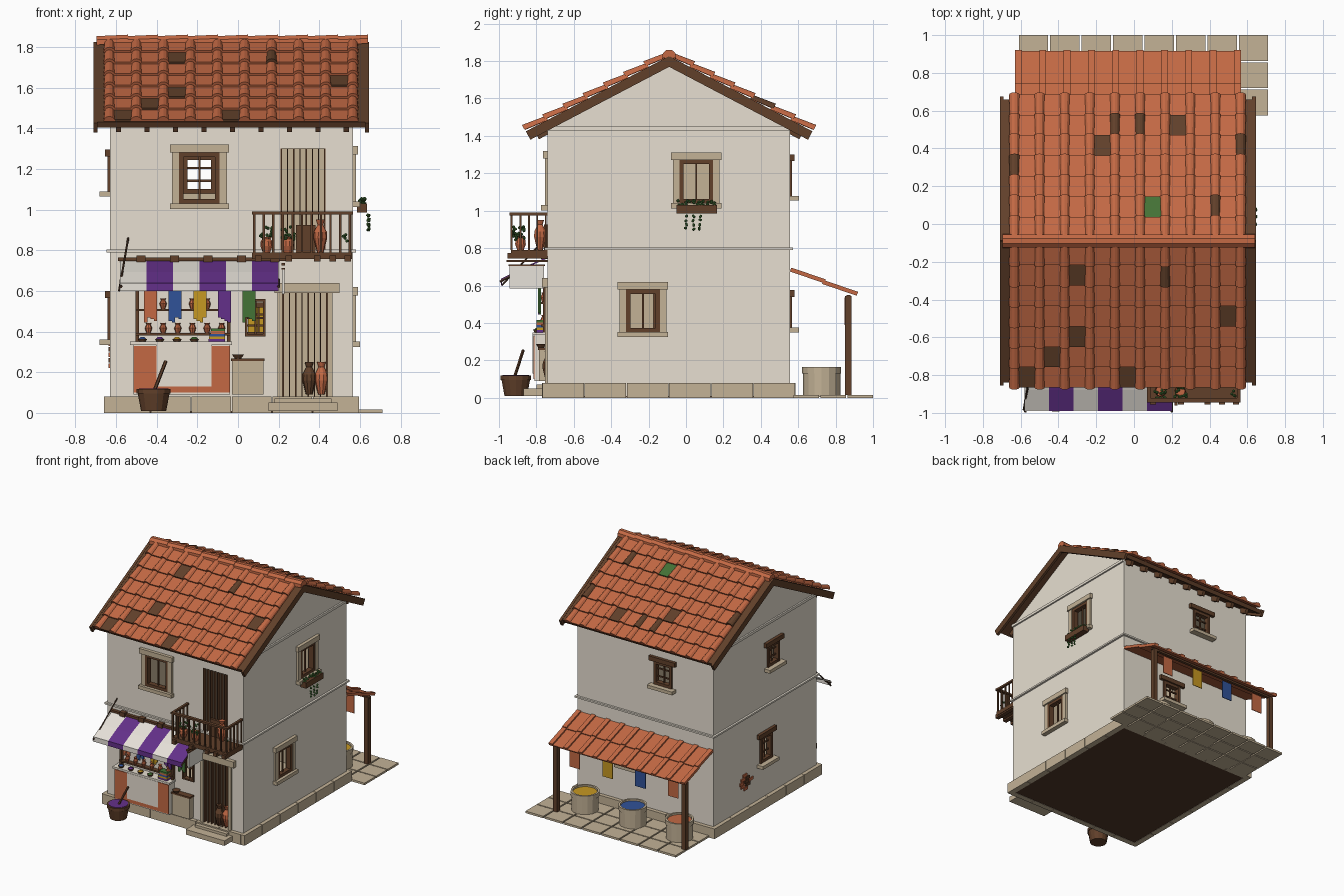
import bpy, bmesh, math, random
from mathutils import Vector, Matrix

if "Cube" in bpy.data.objects:
    bpy.data.objects.remove(bpy.data.objects["Cube"])

random.seed(4)
NAMES = ["plaster", "stone", "terracotta", "wood", "dark_brown", "purple", "white", "blue", "yellow", "green"]
SRGB = [(231, 223, 209), (195, 178, 150), (195, 105, 68), (97, 64, 42), (80, 55, 40),
        (100, 48, 138), (236, 231, 222), (48, 82, 152), (198, 152, 34), (68, 114, 54)]
PLASTER, STONE, TERRA, WOOD, DARK, PURPLE, WHITE, BLUE, YELLOW, GREEN = range(10)
MATS = []
for n, c in zip(NAMES, SRGB):
    m = bpy.data.materials.new(n)
    m.diffuse_color = (*[((v / 255 + 0.055) / 1.055) ** 2.4 for v in c], 1)
    m.use_nodes = True
    m.node_tree.nodes["Principled BSDF"].inputs["Base Color"].default_value = m.diffuse_color
    MATS.append(m)

X0, X1, Y0, Y1, YC = -0.63, 0.565, -0.74, 0.555, -0.09
WALLS = {"front": lambda u, d: (u, Y0 - d), "back": lambda u, d: (u, Y1 + d),
         "left": lambda u, d: (X0 - d, u), "right": lambda u, d: (X1 + d, u)}


class Part:
    """Collects simple solids into one named mesh."""
    def __init__(self, name):
        self.name, self.bm = name, bmesh.new()

    def hull(self, a, b, mat):
        # solid between two matching rings
        va = [self.bm.verts.new(p) for p in a]
        vb = [self.bm.verts.new(p) for p in b]
        n = len(va)
        fs = [self.bm.faces.new(va), self.bm.faces.new(vb[::-1])]
        fs += [self.bm.faces.new((va[i], vb[i], vb[(i + 1) % n], va[(i + 1) % n])) for i in range(n)]
        for f in fs:
            f.material_index = mat

    def box(self, x0, x1, y0, y1, z0, z1, mat):
        r = lambda z: [(x0, y0, z), (x1, y0, z), (x1, y1, z), (x0, y1, z)]
        self.hull(r(z0), r(z1), mat)

    def wbox(self, wall, u0, u1, d0, d1, z0, z1, mat):
        a, b = WALLS[wall](u0, d0), WALLS[wall](u1, d1)
        self.box(min(a[0], b[0]), max(a[0], b[0]), min(a[1], b[1]), max(a[1], b[1]), z0, z1, mat)

    def rod(self, p, q, r0, r1, mat, n=8):
        p, q = Vector(p), Vector(q)
        rot = Vector((0, 0, 1)).rotation_difference(q - p)
        ring = lambda c, r: [c + rot @ Vector((r * math.cos(k * math.tau / n), r * math.sin(k * math.tau / n), 0))
                             for k in range(n)]
        self.hull(ring(p, r0), ring(q, r1), mat)

    def lathe(self, x, y, z, prof, mat, n=10):
        for (r0, a), (r1, b) in zip(prof, prof[1:]):
            self.rod((x, y, z + a), (x, y, z + b), r0, r1, mat, n)

    def leaves(self, x, y, z, r, count, size=0.009):
        for _ in range(count):
            p = Vector((x, y, z)) + Vector([random.uniform(-r, r) for _ in range(3)])
            res = bmesh.ops.create_icosphere(self.bm, subdivisions=1, radius=size, matrix=Matrix.Translation(p))
            for f in {f for v in res["verts"] for f in v.link_faces}:
                f.material_index = GREEN

    def done(self):
        bmesh.ops.recalc_face_normals(self.bm, faces=self.bm.faces)
        me = bpy.data.meshes.new(self.name)
        self.bm.to_mesh(me)
        self.bm.free()
        for m in MATS:
            me.materials.append(m)
        ob = bpy.data.objects.new(self.name, me)
        bpy.context.collection.objects.link(ob)
        return ob


# windows: wall, centre, half width and height range of the opening, stone surround or not
WINDOWS = [("front", -0.19, 0.10, 1.03, 1.28, 1), ("right", 0.055, 0.09, 1.04, 1.272, 1),
           ("right", -0.23, 0.09, 0.352, 0.578, 1), ("front", 0.085, 0.05, 0.375, 0.56, 0),
           ("back", -0.19, 0.08, 1.08, 1.265, 0), ("back", 0.1, 0.08, 0.375, 0.54, 0),
           ("left", -0.19, 0.075, 1.09, 1.26, 0), ("left", -0.1, 0.075, 0.36, 0.565, 0)]
DOORS = [(0.21, 0.43, 0.79, 1.30), (0.22, 0.44, 0.08, 0.59)]

# hollow house body with gables, then cut openings
p = Part("house_walls")
prof = [(Y0, 0.01), (Y1, 0.01), (Y1, 1.442), (YC, 1.792), (Y0, 1.442)]
p.hull([(X0, y, z) for y, z in prof], [(X1, y, z) for y, z in prof], PLASTER)
house = p.done()
c1 = Part("room_cutter")
c1.box(X0 + .05, X1 - .05, Y0 + .05, Y1 - .05, 0.03, 1.40, STONE)
c2 = Part("opening_cutter")
for w, u, h, a, b, s in WINDOWS:
    c2.wbox(w, u - h, u + h, -0.08, 0.05, a, b, STONE)
for a, b, c, d in DOORS:
    c2.wbox("front", a, b, -0.03, 0.05, c, d, STONE)
for cutter in (c1.done(), c2.done()):
    mod = house.modifiers.new("cut", "BOOLEAN")
    mod.operation, mod.object, mod.solver = "DIFFERENCE", cutter, "EXACT"
    cutter.hide_render = True
    cutter.hide_set(True)

# window frames, bars, lintels and sills
p = Part("windows")
for w, u, h, a, b, stone in WINDOWS:
    t = 0.022 if h > 0.06 else 0.012
    for s in (-1, 1):
        e0, e1 = sorted((u + s * h, u + s * (h - t)))
        p.wbox(w, e0, e1, -0.03, 0.012, a, b, WOOD)
    p.wbox(w, u - h, u + h, -0.03, 0.011, a, a + t, WOOD)
    p.wbox(w, u - h, u + h, -0.03, 0.011, b - t, b, WOOD)
    p.wbox(w, u - .005, u + .005, -0.02, -0.008, a, b, WOOD)
    for k in (() if stone else (1, 2) if w != "front" else (1.5,)):
        zc = a + (b - a) * k / 3
        p.wbox(w, u - h, u + h, -0.02, -0.01, zc - .005, zc + .005, WOOD)
    if stone:
        for s in (-1, 1):
            e0, e1 = sorted((u + s * h, u + s * (h + .035)))
            p.wbox(w, e0, e1, -0.01, 0.015, a, b, STONE)
        p.wbox(w, u - h - .045, u + h + .045, -0.01, 0.025, b, b + .04, STONE)
        p.wbox(w, u - h - .045, u + h + .045, -0.01, 0.035, a - .028, a, STONE)
    elif h > 0.06:
        p.wbox(w, u - h - .035, u + h + .035, -0.01, 0.024, b, b + .035, WOOD)
        p.wbox(w, u - h - .03, u + h + .03, -0.01, 0.05, a - .026, a, STONE)
p.done()

# recessed doors with upright battens, stone surround and step
p = Part("doors")
for a, b, c, d in DOORS:
    for k in range(8):
        x = a + k * (b - a - .006) / 7
        p.wbox("front", x, x + .006, -0.03, -0.001, c, d, WOOD)
p.wbox("front", 0.18, 0.5, -.01, 0.03, 0.59, 0.64, STONE)
for a in (0.195, 0.44):
    p.wbox("front", a, a + .025, -.01, 0.015, 0.08, 0.59, STONE)
p.wbox("front", 0.15, 0.49, 0.02, 0.13, 0.01, 0.05, STONE)
p.wbox("front", 0.18, 0.46, 0.0, 0.06, 0.05, 0.07, STONE)
p.done()

# stone plinth blocks, dark base, string courses, exposed bricks
p = Part("plinth")
p.box(X0, X1, Y0, Y1, 0.002, 0.025, DARK)
for w, lo, hi in (("front", X0, X1), ("back", X0, X1), ("left", Y0 - .03, Y1 + .03), ("right", Y0 - .03, Y1 + .03)):
    st = (hi - lo) / 6
    for k in range(6):
        p.wbox(w, lo + k * st + .002, lo + (k + 1) * st - .002, -.015, .03, 0, 0.08, STONE)
p.done()
p = Part("string_courses")
p.box(X0 - .016, X1 + .016, Y0 - .016, Y1 + .016, 0.79, 0.803, PLASTER)
for w in ("left", "right"):
    p.wbox(w, Y0, Y1, -.01, .012, 1.43, 1.45, PLASTER)
courses = p.done()
mod = courses.modifiers.new("cut", "BOOLEAN")
mod.operation, mod.object, mod.solver = "DIFFERENCE", bpy.data.objects["room_cutter"], "EXACT"
p = Part("exposed_bricks")
for r, offs in enumerate(((.0,), (-.03, .035), (-.065, -.01, .05), (-.02, .035), (.01,))):
    for j, o in enumerate(offs):
        p.wbox("left", .155 + o - .025, .155 + o + .025, 0, .008, .22 + r * .027, .242 + r * .027,
               WOOD if (r + j) % 2 else TERRA)
p.done()

# roof boards, bargeboards and rafter tails
def slope(origin_y, origin_z, side, pitch):
    c, s = math.cos(pitch), math.sin(pitch)
    return lambda x, d, n: (x, origin_y + side * (d * c + n * s), origin_z - d * s + n * c)

def slab(part, f, x0, x1, d0, d1, n0, n1, mat, lift=0):
    ring = lambda d, l: [f(x0, d, n0 + l), f(x1, d, n0 + l), f(x1, d, n1 + l), f(x0, d, n1 + l)]
    part.hull(ring(d0, 0), ring(d1, lift), mat)

PITCH = math.atan(0.525)
p = Part("roof_frame")
for side in (-1, 1):
    f = slope(YC, 1.82, side, PITCH)
    slab(p, f, -0.69, 0.625, 0, 0.845, -.026, 0.004, WOOD)
    for x in (-0.71, 0.625):
        slab(p, f, x, x + .02, 0, 0.862, -.045, .006, WOOD)
    for k in range(9):
        x = -0.6 + k * .14
        slab(p, f, x, x + .025, 0.70, 0.82, -.064, -.026, WOOD)
p.done()

# barrel tiles: flat pans with half round covers, some odd ones
ODD_PAN = {(-1, 1, 2), (-1, 4, 2), (-1, 5, 1), (-1, 3, 8), (-1, 6, 0), (-1, 6, 4), (1, 4, 3), (1, 5, 6)}
ODD_COVER = {(-1, 1, 6), (1, 5, 4), (1, 5, 5), (1, 3, 0), (1, 1, 8), (1, 4, 9)}
p = Part("roof_tiles")
STEP = 0.122
for side in (-1, 1):
    f = slope(YC, 1.823, side, PITCH)
    for row in range(7):
        d0, d1 = row * STEP, (row + 1) * STEP + .01
        for col in range(10):
            x = -0.633 + col * 0.133
            if col < 9:
                mat = GREEN if (side, row, col) == (1, 1, 5) else WOOD if (side, row, col) in ODD_PAN else TERRA
                slab(p, f, x + .012, x + .121, d0, d1, 0, .012, mat, .012)
            mat = WOOD if (side, row, col) in ODD_COVER else TERRA
            arc = lambda d, r, n: [f(x + r * math.cos(k * math.pi / 6), d, n + r * math.sin(k * math.pi / 6))
                                   for k in range(7)]
            p.hull(arc(d0, .024, .003), arc(d1 + .002, .029, .014), mat)
p.done()

# ridge caps with a low folded section
p = Part("ridge_tiles")
SECT = [(-.036, 1.81), (-.034, 1.835), (-.014, 1.853), (.014, 1.853), (.034, 1.835), (.036, 1.81)]
for k in range(9):
    x = -0.695 + k * .1475
    ring = lambda x, l: [(x, YC + y, z + l) for y, z in SECT]
    p.hull(ring(x, 0), ring(x + .155, .007), TERRA)
p.done()

# rear lean-to roof, posts and hung cloths
p = Part("lean_to")
f = slope(Y1, 0.675, 1, math.atan(0.385))
for row in range(2):
    for k in range(9):
        x = X0 + .015 + k * .1317
        slab(p, f, x, min(x + .1317, X1), row * .185, row * .185 + .195, 0, .01, TERRA, .008)
    for k in range(10):
        x = X0 + k * .1288
        slab(p, f, x, x + .036, row * .185, row * .185 + .195, 0, .022, TERRA, .008)
for x in (-0.6, 0.53):
    p.box(x - .018, x + .018, 0.85, 0.886, 0.015, 0.545, WOOD)
p.box(-0.62, 0.555, 0.858, 0.88, 0.535, 0.55, WOOD)
p.done()
p = Part("hung_cloths")
for x, m in ((.383, TERRA), (.094, YELLOW), (-.195, BLUE), (-.485, TERRA)):
    p.box(x - .045, x + .045, .848, .853, .39, .535, m)
for k, m in enumerate((TERRA, BLUE, YELLOW, PURPLE, GREEN)):
    for j in range(4):
        x = -0.462 + k * .121 + j * .016
        p.box(x, x + .016, -0.785 - .006 * (j % 2), -0.775 - .006 * (j % 2), .445 + .008 * ((j * 3 + k) % 4), .605, m)
p.box(-0.5, 0.12, -0.785, -0.775, .6, .61, WOOD)
p.done()

# paving and dye vats
p = Part("paving")
for i in range(8):
    for j in range(3):
        x, y = -0.61 + i * .1665, 0.575 + j * .1445
        p.box(x, x + .155, y, y + .136, 0, .016, STONE)
p.done()
p = Part("dye_vats")
for x, m in ((.38, YELLOW), (-.04, BLUE), (-.45, TERRA)):
    p.rod((x, .725, .004), (x, .725, .145), .1, .1, STONE, 16)
    for k in range(16):
        a, b = k * math.tau / 16, (k + 1) * math.tau / 16
        q = lambda z: [(x + r * math.cos(t), .725 + r * math.sin(t), z) for r, t in ((.105, a), (.105, b), (.09, b), (.09, a))]
        p.hull(q(.13), q(.165), STONE)
    p.rod((x, .725, .14), (x, .725, .152), .089, .089, m, 16)
p.done()

# balcony with railing and pots
p = Part("balcony")
p.box(0.07, 0.56, -0.935, Y0, 0.757, 0.79, WOOD)
for x in (0.1, 0.25, 0.39, 0.465, 0.54):
    p.box(x - .016, x + .016, -0.955, Y0, 0.745, 0.775, WOOD)
p.box(0.07, 0.565, -0.945, -0.92, 0.975, 0.99, WOOD)
for x in (0.07, 0.545):
    p.box(x, x + .018, -0.94, Y0, 0.975, 0.99, WOOD)
    for k in range(4):
        p.box(x + .004, x + .014, -0.89 + k * .045, -0.88 + k * .045, 0.79, 0.98, WOOD)
for k in range(11):
    p.box(0.074 + k * .047, 0.085 + k * .047, -0.938, -0.927, 0.79, 0.98, WOOD)
p.box(0.285, 0.38, -0.76, Y0, 0.79, 0.925, WOOD)
p.done()
p = Part("pots_and_plants")
POT = [(.018, 0), (.03, .03), (.028, .055), (.02, .065), (.026, .075)]
for x in (.14, .245):
    p.lathe(x, -.885, .79, POT, TERRA)
    p.leaves(x, -.895, .885, .032, 18)
JAR = [(.016, 0), (.034, .07), (.032, .1), (.014, .135), (.022, .16)]
p.lathe(.405, -.78, .79, JAR, TERRA)
p.lathe(.35, -.735, .09, JAR, WOOD)
p.lathe(.41, -.725, .09, JAR, TERRA)
p.leaves(.53, -.9, .86, .016, 4)
p.box(X1 + .02, X1 + .07, -.05, .165, .985, 1.03, WOOD)
for k in range(9):
    p.leaves(X1 + .045, -.035 + k * .023, 1.042, .014, 3)
for y in (0, .04, .075):
    for k in range(4):
        p.leaves(X1 + .077, y, .97 - k * .022, .005, 2, .008)
p.done()

# striped awning, its beam and poles, hanging board
p = Part("awning")
for k in range(6):
    x, m = -0.58 + k * .13, PURPLE if k % 2 else WHITE
    r = lambda y, z: [(x, y, z), (x + .13, y, z), (x + .13, y, z + .008), (x, y, z + .008)]
    p.hull(r(Y0, .745), r(-.88, .685), m)
    p.hull(r(-.88, .685), r(-.985, .63), m)
    p.box(x, x + .13, -.99, -.983, .60, .638, m)
p.box(-.59, .235, -.765, Y0, .748, .764, WOOD)
for k in range(5):
    x = -.5 + k * .165
    p.box(x, x + .045, -.775, Y0, .742, .775, WOOD)
p.rod((-.585, -.985, .6), (-.54, -.745, .86), .005, .005, DARK, 6)
for x in (-.575, .2):
    p.rod((x, -.995, .62), (x, -.93, .655), .007, .007, DARK, 6)
p.done()
p = Part("hanging_board")
p.box(.217, .229, -.945, -.76, .585, .71, WHITE)
p.box(.215, .231, -.96, Y0, .725, .737, WOOD)
p.box(.215, .231, -.95, -.755, .705, .713, WOOD)
p.done()

# market counter, shelves, wares and side table
p = Part("market_stall")
p.box(-.515, -.04, -.81, Y0, .09, .335, PLASTER)
p.box(-.53, -.03, -.82, Y0, .335, .35, PLASTER)
p.box(-.515, -.04, -.816, -.81, .1, .33, TERRA)
p.box(-.40, -.13, -.822, -.816, .13, .335, PLASTER)
for x in (-.505, -.055):
    p.box(x, x + .018, -.765, Y0, .35, .6, WOOD)
for z in (.38, .50):
    p.box(-.505, -.037, -.775, Y0, z, z + .012, WOOD)
    for k in range(6):
        p.lathe(-.44 + k * .072, -.76, z + .012, [(.01, 0), (.018, .025), (.01, .042), (.014, .05)], TERRA, 8)
for k, m in enumerate((BLUE, PURPLE, YELLOW, GREEN)):
    p.lathe(-.47 + k * .085, -.795, .35, [(.016, 0), (.024, .014)], WOOD)
    p.lathe(-.47 + k * .085, -.795, .362, [(.021, 0), (.008, .012)], m)
for k, m in enumerate((PURPLE, YELLOW, BLUE, TERRA, GREEN)):
    p.box(-.145 + .003 * k, -.065, -.80, -.75, .35 + k * .013, .363 + k * .013, m)
p.box(-.03, .125, -.785, Y0, .09, .255, STONE)
p.box(-.035, .13, -.79, Y0, .255, .268, WOOD)
p.lathe(0, -.775, .268, [(.016, 0), (.03, .02)], WOOD)
p.done()

# dye bucket with stirring stick
p = Part("dye_bucket")
p.lathe(-.415, -.91, .01, [(.062, 0), (.078, .085), (.084, .085), (.084, .108)], WOOD, 14)
p.rod((-.415, -.91, .117), (-.415, -.91, .121), .072, .072, PURPLE, 14)
p.rod((-.415, -.92, .1), (-.355, -.87, .255), .009, .009, WOOD, 6)
p.done()
